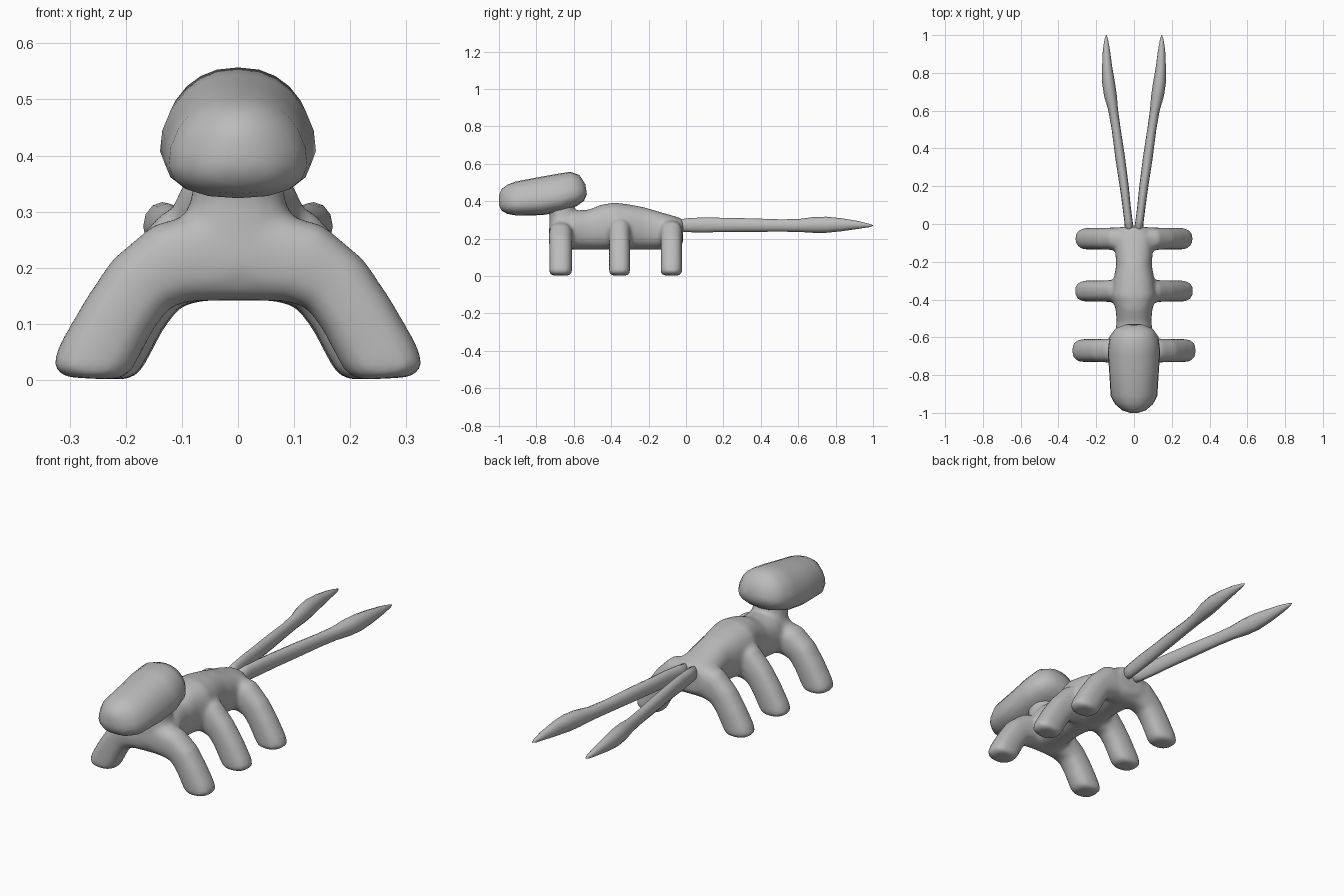
import bpy, bmesh, math
from mathutils import Vector

grey = bpy.data.materials.new("plain grey")
grey.diffuse_color = (0.5, 0.5, 0.5, 1)


def loft(bm, rings, sides=16, power=1.0, egg=0.0):
    """Closed skin through rings given as (upper point, lower point, side vector)."""
    loops = []
    for p, q, side in rings:
        p, q, side = Vector(p), Vector(q), Vector(side)
        mid, up = (p + q) / 2, (p - q) / 2
        loop = []
        for i in range(sides):
            a = 2 * math.pi * i / sides
            c, s = math.cos(a), math.sin(a)
            c = math.copysign(abs(c) ** power, c)
            s = math.copysign(abs(s) ** power, s) * (1 - egg * c)
            loop.append(bm.verts.new(mid + up * c + side * s))
        loops.append(loop)
    faces = [bm.faces.new((a[i], a[(i + 1) % sides], b[(i + 1) % sides], b[i]))
             for a, b in zip(loops, loops[1:]) for i in range(sides)]
    faces += [bm.faces.new(loops[0]), bm.faces.new(loops[-1])]
    bmesh.ops.recalc_face_normals(bm, faces=faces)


def finish(name, bm):
    for f in bm.faces:
        f.smooth = True
    me = bpy.data.meshes.new(name)
    bm.to_mesh(me)
    bm.free()
    me.materials.append(grey)
    ob = bpy.data.objects.new(name, me)
    bpy.context.collection.objects.link(ob)
    return ob


# Trunk: y, top z, bottom z, half width
bm = bmesh.new()
trunk = [(-0.72, 0.30, 0.16, 0.07), (-0.67, 0.33, 0.142, 0.10), (-0.60, 0.35, 0.142, 0.105),
         (-0.52, 0.355, 0.142, 0.092), (-0.45, 0.383, 0.142, 0.098), (-0.38, 0.393, 0.142, 0.12),
         (-0.30, 0.383, 0.142, 0.11), (-0.22, 0.367, 0.142, 0.095), (-0.14, 0.343, 0.142, 0.10),
         (-0.07, 0.323, 0.142, 0.105), (-0.015, 0.305, 0.17, 0.07)]
loft(bm, [((0, y, t), (0, y, b), (w, 0, 0)) for y, t, b, w in trunk], 20, 0.85)

# Leg pairs: one arch from foot to foot; y, half depth, foot shift, shoulder lift
for y, depth, dx, lift in [(-0.67, 0.062, 0.0, 0.0), (-0.355, 0.057, -0.015, 0.022),
                           (-0.078, 0.058, -0.018, 0.012)]:
    half = [((0.31, 0.005), (0.21, 0.0), 0.85), ((0.333, 0.025), (0.19, 0.015), 1),
            ((0.318, 0.065), (0.176, 0.04), 1), ((0.275, 0.14), (0.15, 0.09), 1),
            ((0.225, 0.215), (0.12, 0.13), 1), ((0.15, 0.278 + lift), (0.08, 0.14), 1.05)]
    right = [((ox + dx, y, oz), (ix + dx, y, iz), (0, depth * d, 0))
             for (ox, oz), (ix, iz), d in half]
    left = [((-p[0], y, p[2]), (-q[0], y, q[2]), s) for p, q, s in reversed(right)]
    loft(bm, right + [((0, y, 0.315), (0, y, 0.14), (0, depth, 0))] + left, 16, 0.8)

# Neck: z, front y, back y, half width
neck = [(0.20, -0.735, -0.57, 0.12), (0.27, -0.732, -0.57, 0.105), (0.32, -0.73, -0.585, 0.085),
        (0.36, -0.74, -0.595, 0.08), (0.42, -0.76, -0.60, 0.085)]
loft(bm, [((0, f, z), (0, b, z), (w, 0, 0)) for z, f, b, w in neck], 16, 0.9)

# Fuse trunk, legs and neck into one soft skin
body = finish("body_and_legs", bm)
m = body.modifiers.new("fuse", 'REMESH')
m.mode = 'VOXEL'
m.voxel_size = 0.011
m.use_smooth_shade = True
m = body.modifiers.new("soften", 'SMOOTH')
m.factor = 0.5
m.iterations = 10

# Head: top y z, bottom y z, half width
bm = bmesh.new()
head = [(-1.0, 0.43, -1.0, 0.38, 0.02), (-0.987, 0.465, -0.987, 0.35, 0.06),
        (-0.95, 0.49, -0.955, 0.332, 0.098), (-0.91, 0.505, -0.91, 0.324, 0.12),
        (-0.80, 0.526, -0.77, 0.325, 0.128), (-0.70, 0.544, -0.66, 0.345, 0.135),
        (-0.62, 0.557, -0.585, 0.373, 0.125), (-0.57, 0.54, -0.545, 0.402, 0.095),
        (-0.538, 0.49, -0.53, 0.438, 0.045)]
loft(bm, [((0, ty, tz), (0, by, bz), (w, 0, 0)) for ty, tz, by, bz, w in head], 20, 0.85, 0.2)
finish("head", bm)

# Twin tails: y, centre x, centre z, half width, half height
tail = [(-0.06, 0.02, 0.27, 0.025, 0.03), (0.02, 0.03, 0.272, 0.022, 0.038),
        (0.10, 0.04, 0.273, 0.022, 0.04), (0.20, 0.052, 0.273, 0.024, 0.038),
        (0.35, 0.073, 0.272, 0.026, 0.036), (0.50, 0.094, 0.27, 0.024, 0.033),
        (0.60, 0.11, 0.27, 0.026, 0.034), (0.68, 0.125, 0.273, 0.034, 0.042),
        (0.75, 0.135, 0.274, 0.034, 0.043), (0.83, 0.142, 0.274, 0.027, 0.035),
        (0.92, 0.146, 0.273, 0.019, 0.021), (0.98, 0.147, 0.27, 0.009, 0.009),
        (1.0, 0.147, 0.27, 0.002, 0.002)]
for name, side in (("right_tail", 1), ("left_tail", -1)):
    bm = bmesh.new()
    loft(bm, [((side * x, y, z + h), (side * x, y, z - h), (w, 0, 0))
              for y, x, z, w, h in tail], 12)
    finish(name, bm)
